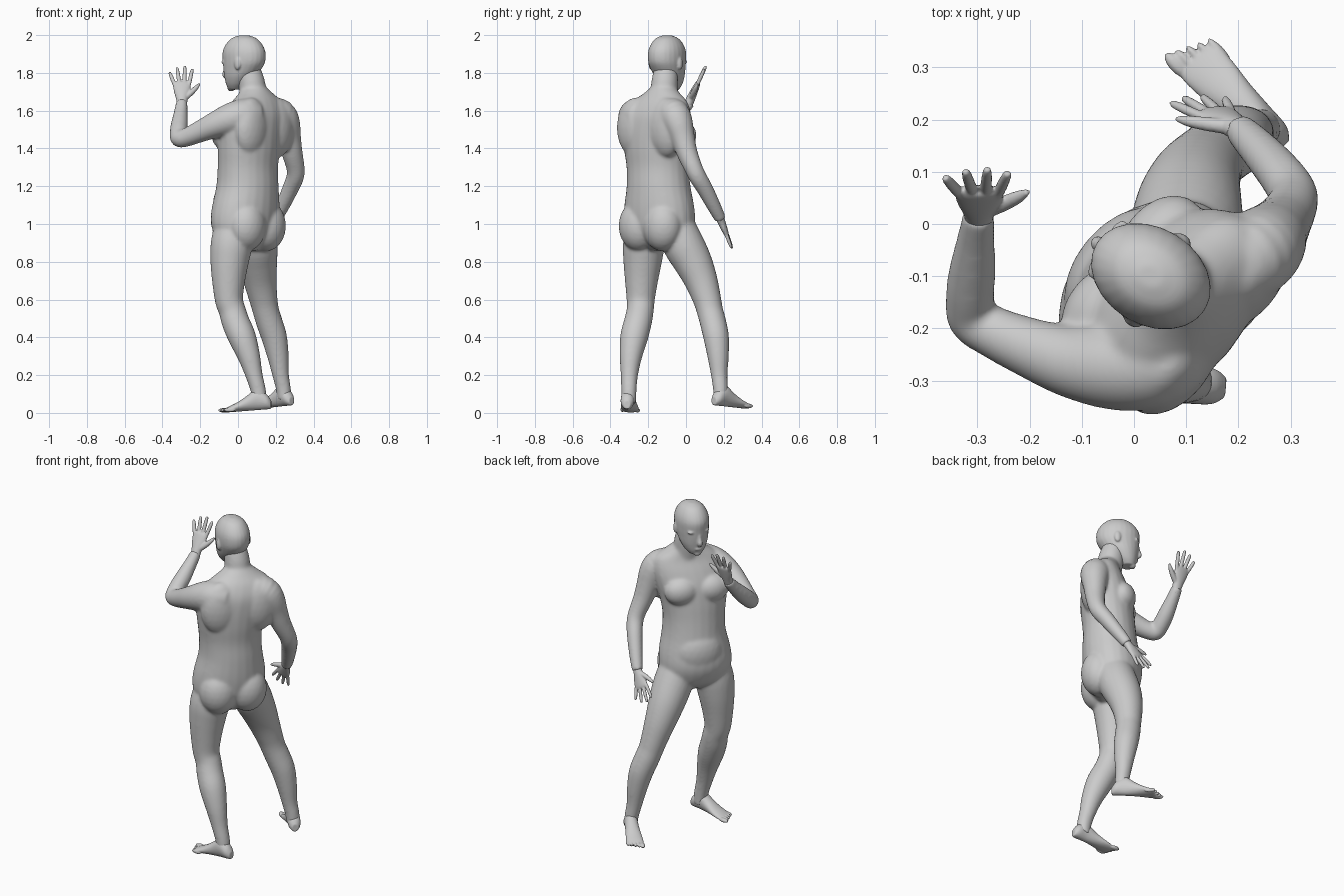
import bpy, bmesh, math
from mathutils import Vector as V, Matrix

Z = V((0, 0, 1))
F = V((-.77, .64, 0)).normalized()      # torso facing direction
L = Z.cross(F)                          # figure's left
HF = V((-.85, .525, 0)).normalized()    # head facing direction
HL = Z.cross(HF)
REF = V((.42, .65, -.68))


def catmull(a, b, c, d, t):
    return [.5 * (2*q + (r-p)*t + (2*p-5*q+4*r-s)*t*t + (3*q-p-3*r+s)*t**3)
            for p, q, r, s in zip(a, b, c, d)]


def loft(bm, rings, u=None, v=None, n=24, sub=4):
    """Closed smooth tube through rings (x, y, z, half-width, half-depth)."""
    rings = [tuple(r) if len(r) == 5 else tuple(r) + (r[3],) for r in rings]
    p = [rings[0]] + rings + [rings[-1]]
    pts = [catmull(*p[i:i+4], k / sub) for i in range(len(rings)-1) for k in range(sub)]
    pts.append(rings[-1])
    loops = []
    for i, q in enumerate(pts):
        a, b = u, v
        if u is None:
            t = V(pts[min(i+1, len(pts)-1)][:3]) - V(pts[max(i-1, 0)][:3])
            a = t.cross(REF).normalized()
            b = t.normalized().cross(a)
        loops.append([bm.verts.new(V(q[:3]) + a*q[3]*math.cos(w) + b*q[4]*math.sin(w))
                      for w in (2*math.pi*k/n for k in range(n))])
    faces = [bm.faces.new(loops[0][::-1]), bm.faces.new(loops[-1])]
    for s, e in zip(loops, loops[1:]):
        faces += [bm.faces.new((s[k], s[(k+1) % n], e[(k+1) % n], e[k])) for k in range(n)]
    bmesh.ops.recalc_face_normals(bm, faces=faces)


def blob(bm, c, f, l, size):
    """Ellipsoid sized along facing, side and up."""
    u = f.cross(l)
    m = Matrix((f*size[0], l*size[1], u*size[2])).transposed().to_4x4()
    bmesh.ops.create_icosphere(bm, subdivisions=3, radius=1, matrix=Matrix.Translation(c) @ m)


def finish(name, bm, voxel, smooth):
    me = bpy.data.meshes.new(name)
    bm.to_mesh(me)
    bm.free()
    ob = bpy.data.objects.new(name, me)
    bpy.context.collection.objects.link(ob)
    r = ob.modifiers.new("fuse", 'REMESH')
    r.mode, r.voxel_size, r.use_smooth_shade = 'VOXEL', voxel, True
    s = ob.modifiers.new("soften", 'SMOOTH')
    s.factor, s.iterations = .5, smooth


def foot(name, heel, d, z0, z1, big):
    bm = bmesh.new()
    d = V(d).normalized()
    side = Z.cross(d)
    prof = [(-.004, .018, .045), (.02, .034, .08), (.07, .037, .115), (.125, .04, .08),
            (.175, .046, .05), (.215, .048, .033), (.235, .044, .024)]
    base = lambda t: V(heel) + d*t + Z*(z0 + (z1-z0)*t/.26)
    loft(bm, [(*(base(t) + Z*h/2), w, h/2) for t, w, h in prof], side, Z)
    for k in range(5):                   # toes, big toe on the inner side
        o = (.036 - .0195*k) * big
        c = base(.25 - .009*k) + side*o + Z*.013
        blob(bm, c, d, side, (.032, .009 if k else .014, .012))
    finish(name, bm, .004, 4)


def hand(name, wrist, d, t, s):
    bm = bmesh.new()
    wrist, d = V(wrist), V(d).normalized()
    t = V(t)
    t = (t - d*t.dot(d)).normalized()
    nrm = d.cross(t)
    at = lambda a, b: wrist + (d*a + t*b)*s
    loft(bm, [(*at(-.035, 0), .022*s, .022*s), (*at(.01, 0), .026*s, .02*s),
              (*at(.05, 0), .036*s, .017*s), (*at(.085, 0), .04*s, .013*s),
              (*at(.097, 0), .034*s, .009*s)], t, nrm)
    fingers = [(.085, .032, .2, .078), (.09, .011, .03, .088),
               (.09, -.011, -.14, .08), (.08, -.031, -.38, .066)]
    for a, b, spread, ln in fingers:
        tube = [(k, r) for k, r in ((-.1, .009), (.4, .0095), (.85, .008), (1, .005))]
        loft(bm, [(*at(a + ln*k, b + ln*k*spread), r*s) for k, r in tube], n=10)
    loft(bm, [(*at(.02, .015), .014*s), (*at(.045, .042), .013*s),
              (*at(.07, .065), .0105*s), (*at(.09, .08), .005*s)], n=10)
    finish(name, bm, .004, 3)


body = bmesh.new()

# torso, wide axis along the shoulders
loft(body, [(.055, -.13, .86, .07, .06), (.042, -.135, .91, .17, .12), (.036, -.14, .97, .2, .15),
            (.036, -.14, 1.03, .206, .162), (.042, -.142, 1.1, .199, .162), (.05, -.145, 1.2, .179, .155),
            (.052, -.15, 1.3, .176, .148), (.06, -.155, 1.4, .19, .148), (.072, -.155, 1.5, .208, .142),
            (.09, -.15, 1.58, .205, .125), (.1, -.14, 1.645, .175, .098), (.095, -.128, 1.69, .11, .078),
            (.085, -.12, 1.725, .065, .065)], L, F)
for s in (-1, 1):
    blob(body, V((.06, -.15, 1.47)) + F*.08 + L*.085*s, F, L, (.073, .1, .085))      # chest
    blob(body, V((.04, -.14, .99)) - F*.075 + L*.082*s, F, L, (.1, .11, .135))       # buttocks
    blob(body, V((.095, -.15, 1.51)) - F*.055 + L*.105*s, F, L, (.075, .115, .16))   # shoulder blades
blob(body, V((.04, -.14, 1.1)) + F*.08, F, L, (.09, .14, .14))                       # belly

# neck
loft(body, [(.095, -.13, 1.62, .085), (.08, -.117, 1.70, .073), (.07, -.112, 1.76, .07), (.05, -.105, 1.84, .06)])

# left arm, raised
loft(body, [(.09, -.235, 1.57, .08), (.035, -.265, 1.575, .089), (-.04, -.272, 1.555, .085),
            (-.12, -.264, 1.525, .07), (-.2, -.237, 1.49, .058), (-.27, -.207, 1.46, .05),
            (-.312, -.182, 1.452, .046), (-.314, -.135, 1.49, .047), (-.31, -.09, 1.53, .045),
            (-.303, -.03, 1.59, .037), (-.297, .02, 1.645, .031)])

# right arm, hanging
loft(body, [(.18, -.09, 1.59, .075), (.225, -.062, 1.58, .084), (.252, -.04, 1.53, .078),
            (.269, -.018, 1.46, .065), (.286, .005, 1.38, .056), (.304, .038, 1.30, .049),
            (.303, .062, 1.25, .047), (.279, .098, 1.19, .044), (.238, .145, 1.1, .038), (.201, .183, 1.025, .031)])

# left leg
loft(body, [(-.015, -.2, 1.02, .1), (-.033, -.222, .9, .111), (-.045, -.23, .8, .102), (-.05, -.236, .7, .088),
            (-.048, -.24, .6, .075), (-.03, -.243, .54, .072), (-.012, -.255, .48, .074),
            (.022, -.275, .4, .074), (.058, -.292, .3, .06), (.085, -.3, .2, .046),
            (.107, -.302, .12, .041), (.117, -.303, .05, .038)])

# right leg
loft(body, [(.09, -.07, 1.02, .1), (.1, -.018, .9, .11), (.106, .036, .8, .102), (.117, .08, .7, .088),
            (.135, .112, .6, .075), (.148, .127, .54, .07), (.166, .143, .48, .07),
            (.192, .16, .4, .068), (.212, .17, .3, .057), (.226, .176, .2, .044),
            (.24, .182, .13, .04), (.246, .184, .07, .037)])
finish("body", body, .007, 20)

# head
head = bmesh.new()
HC = V((.032, -.1, 0))
skull = [(1.999, 0, .025, .02), (1.983, 0, .07, .055), (1.95, 0, .103, .08), (1.91, 0, .121, .092),
         (1.86, 0, .119, .092), (1.82, .01, .106, .086), (1.78, .025, .085, .077),
         (1.74, .042, .06, .058), (1.712, .055, .035, .035)]
loft(head, [(*(HC + HF*o + Z*z), w, d) for z, o, d, w in skull], HL, HF)
face = lambda f, l, z: HC + HF*f + HL*l + Z*z
loft(head, [(*face(.106, 0, 1.855), .01), (*face(.114, 0, 1.815), .012),
            (*face(.119, 0, 1.79), .015), (*face(.106, 0, 1.776), .012)], n=12)      # nose
blob(head, face(.1, 0, 1.752), HF, HL, (.013, .024, .011))                           # lips
blob(head, face(.081, 0, 1.718), HF, HL, (.018, .024, .016))                         # chin
for s in (-1, 1):
    blob(head, face(.098, .036*s, 1.858), HF, HL, (.014, .03, .01))                  # brows
    blob(head, face(-.015, .091*s, 1.85), HF, HL, (.019, .011, .034))                # ears
finish("head", head, .005, 8)

# feet
foot("left_foot", (.172, -.313, 0), (-1, .08, 0), .02, 0, -1)
foot("right_foot", (.282, .15, 0), (-.7, .72, 0), .04, .02, 1)

# hands
hand("left_hand", (-.297, .018, 1.648), (0, .42, .91), (1, 0, 0), 1.17)
hand("right_hand", (.2, .182, 1.025), (-.5, .33, -.8), (-.85, -.1, .4), 1.05)
